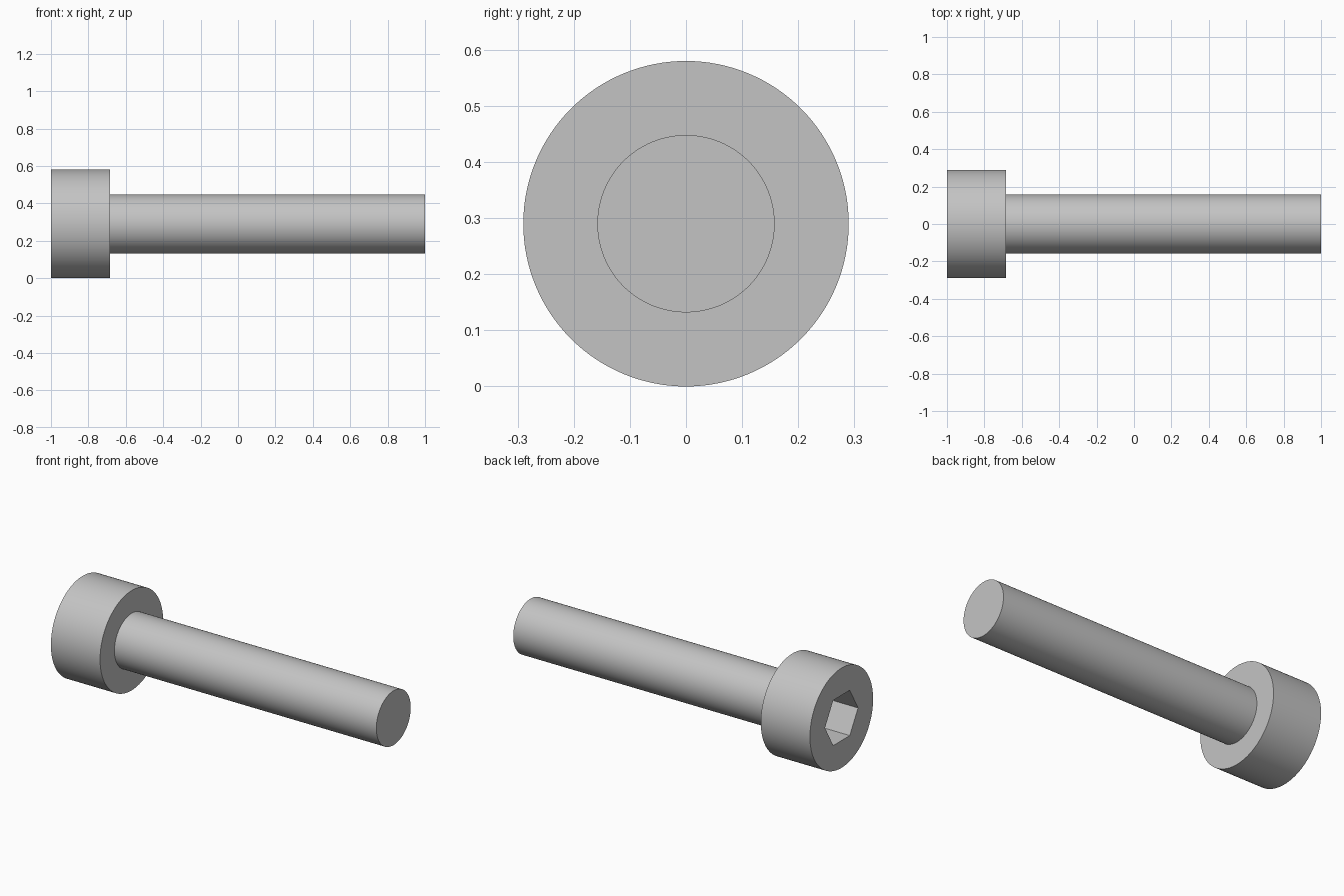
import bpy
import math

cube = bpy.data.objects.get("Cube")
if cube:
    bpy.data.objects.remove(cube, do_unlink=True)

HEAD_RADIUS = 0.29
SHAFT_RADIUS = 0.158
HEAD_END = -0.684
SOCKET_RADIUS = 0.152
SOCKET_DEPTH = 0.17

steel = bpy.data.materials.new("grey steel")
steel.use_nodes = True
colour = (0.55, 0.55, 0.55, 1)
steel.diffuse_color = colour
steel.node_tree.nodes["Principled BSDF"].inputs["Base Color"].default_value = colour


def rod(name, radius, x0, x1, sides):
    """Cylinder lying along x, on the bolt's axis."""
    bpy.ops.mesh.primitive_cylinder_add(
        vertices=sides, radius=radius, depth=x1 - x0,
        location=((x0 + x1) / 2, 0, HEAD_RADIUS),
        rotation=(0, math.pi / 2, 0))
    obj = bpy.context.object
    obj.name = name
    obj.data.materials.append(steel)
    return obj


def activate(obj):
    bpy.ops.object.select_all(action="DESELECT")
    obj.select_set(True)
    bpy.context.view_layer.objects.active = obj


# Round head and plain shank
head = rod("head", HEAD_RADIUS, -1, HEAD_END, 128)
shaft = rod("shaft", SHAFT_RADIUS, HEAD_END - 0.02, 1, 128)

# Hexagonal socket sunk into the end of the head
cutter = rod("socket_cutter", SOCKET_RADIUS, -1.1, -1 + SOCKET_DEPTH, 6)
cutter.hide_render = True
socket = head.modifiers.new("socket", "BOOLEAN")
socket.operation = "DIFFERENCE"
socket.solver = "EXACT"
socket.object = cutter
activate(head)
bpy.ops.object.modifier_apply(modifier=socket.name)
bpy.data.objects.remove(cutter, do_unlink=True)

# Smooth barrels, crisp rims
for part in (head, shaft):
    activate(part)
    bpy.ops.object.shade_smooth_by_angle(angle=math.radians(30))
